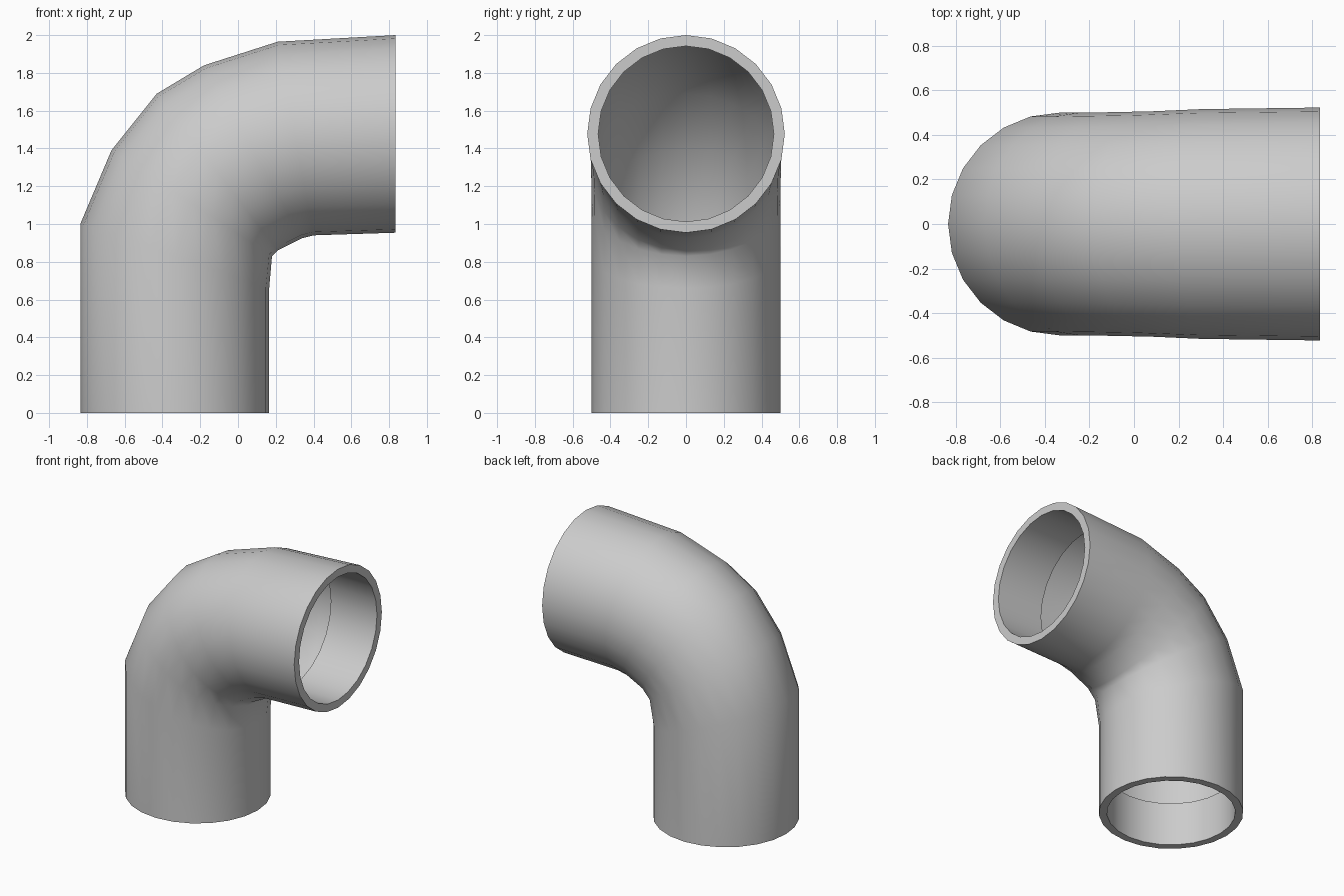
import bpy, bmesh
from math import sin, cos, pi, radians
from mathutils import Vector

cube = bpy.data.objects.get("Cube")
if cube:
    bpy.data.objects.remove(cube, do_unlink=True)

SIDES = 24

grey = bpy.data.materials.new("pipe grey")
grey.use_nodes = True
COLOUR = (0.6, 0.6, 0.6, 1)
grey.diffuse_color = COLOUR
grey.node_tree.nodes["Principled BSDF"].inputs["Base Color"].default_value = COLOUR


def ring(bm, outer, inner, half_width):
    """Elliptical loop spanning two points of the side profile."""
    a, b = Vector((outer[0], 0, outer[1])), Vector((inner[0], 0, inner[1]))
    mid, half = (a + b) / 2, (a - b) / 2
    verts = []
    for i in range(SIDES):
        t = 2 * pi * i / SIDES
        verts.append(bm.verts.new(mid + half * cos(t) + Vector((0, half_width * sin(t), 0))))
    return verts


def bridge(bm, first, second):
    for i in range(SIDES):
        j = (i + 1) % SIDES
        bm.faces.new((first[i], first[j], second[j], second[i]))


# Stations along the bend: outer point, inner point, half width
stations = [
    ((-0.835, 0), (0.165, 0), 0.5),
    ((-0.835, 1.0), (0.165, 0.66), 0.5),
    ((-0.67, 1.39), (0.18, 0.83), 0.5),
    ((-0.43, 1.69), (0.21, 0.86), 0.502),
    ((-0.18, 1.84), (0.34, 0.925), 0.506),
    ((0.21, 1.965), (0.40, 0.94), 0.516),
    ((0.835, 2.0), (0.835, 0.954), 0.523),
]
# Sockets: a rim and a short inner sleeve at each mouth
bottom_socket = [((-0.78, z), (0.11, z), 0.445) for z in (0, 0.33)]
side_socket = [((x, 1.942), (x, 1.012), 0.465) for x in (0.835, 0.45)]

bm = bmesh.new()
path = bottom_socket[::-1] + stations + side_socket
loops = [ring(bm, *s) for s in path]
for first, second in zip(loops, loops[1:]):
    bridge(bm, first, second)
bmesh.ops.recalc_face_normals(bm, faces=bm.faces)

# Outer wall must face outwards
bm.faces.ensure_lookup_table()
wall = bm.faces[2 * SIDES]
axis = Vector((-0.335, 0, wall.calc_center_median().z))
if wall.normal.dot(wall.calc_center_median() - axis) < 0:
    bmesh.ops.reverse_faces(bm, faces=bm.faces)

mesh = bpy.data.meshes.new("pipe_elbow")
bm.to_mesh(mesh)
bm.free()
mesh.materials.append(grey)
elbow = bpy.data.objects.new("pipe_elbow", mesh)
bpy.context.collection.objects.link(elbow)

# Smooth walls, sharp rims
bpy.ops.object.select_all(action="DESELECT")
elbow.select_set(True)
bpy.context.view_layer.objects.active = elbow
bpy.ops.object.shade_smooth_by_angle(angle=radians(40))
